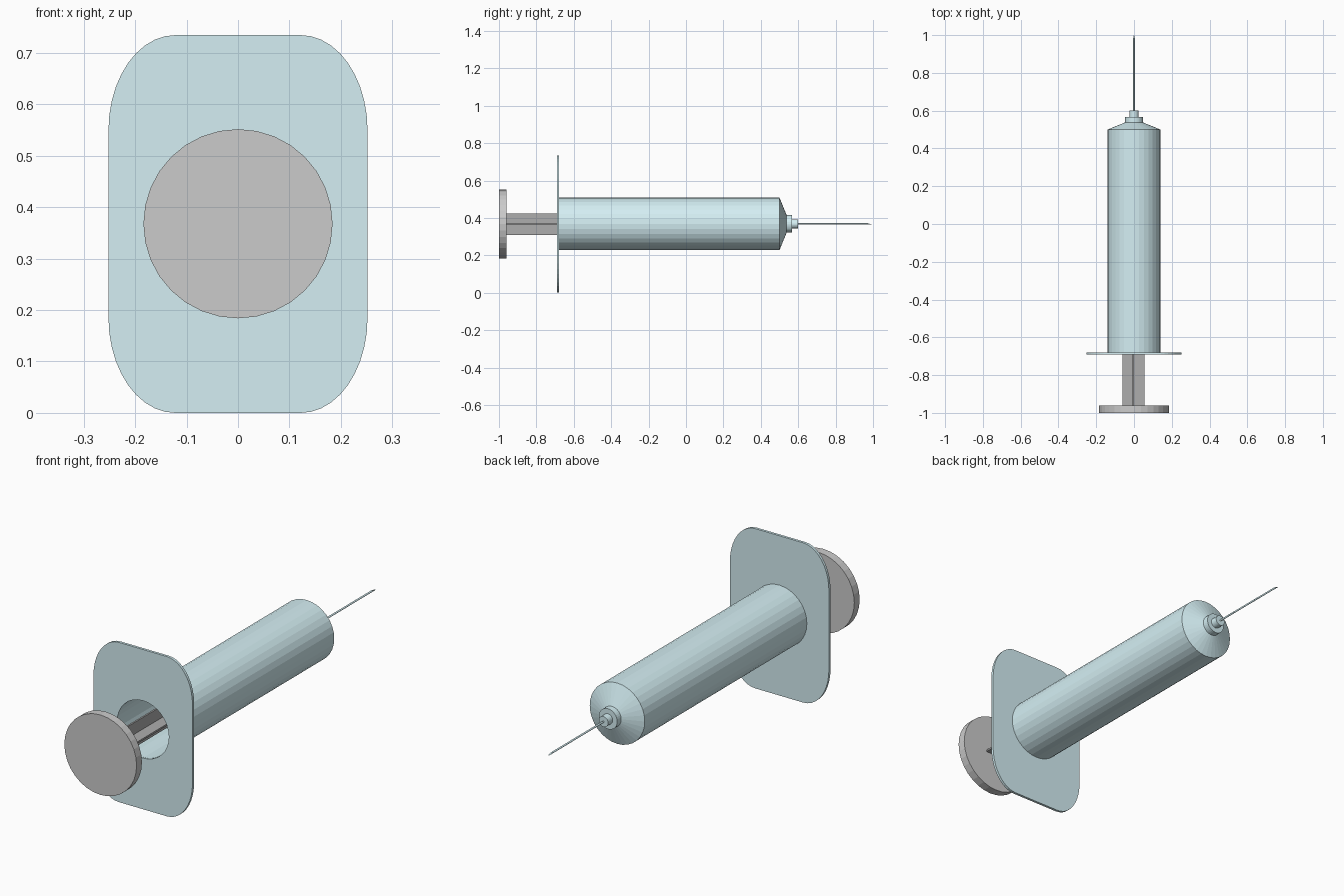
import bpy, bmesh, math
from mathutils import Vector

if "Cube" in bpy.data.objects:
    bpy.data.objects.remove(bpy.data.objects["Cube"])

CZ = 0.368          # height of the long axis
SIDES = 32


def material(name, rgb):
    m = bpy.data.materials.new(name)
    m.diffuse_color = (*rgb, 1)
    m.use_nodes = True
    m.node_tree.nodes["Principled BSDF"].inputs["Base Color"].default_value = m.diffuse_color
    return m


BLUE = material("pale_blue", (0.66, 0.86, 0.90))
DARK = material("dark_grey", (0.42, 0.42, 0.42))
GREY = material("grey", (0.69, 0.69, 0.69))


def finish(name, bm, mat):
    bmesh.ops.remove_doubles(bm, verts=bm.verts, dist=1e-5)
    bmesh.ops.recalc_face_normals(bm, faces=bm.faces)
    me = bpy.data.meshes.new(name)
    bm.to_mesh(me)
    bm.free()
    ob = bpy.data.objects.new(name, me)
    bpy.context.collection.objects.link(ob)
    me.materials.append(mat)
    return ob


def lathe(name, profile, mat, sides=SIDES):
    """Spin (radius, y) points around the long axis."""
    bm = bmesh.new()
    vs = [bm.verts.new((r, y, CZ)) for r, y in profile]
    es = [bm.edges.new(p) for p in zip(vs, vs[1:])]
    bmesh.ops.spin(bm, geom=vs + es, cent=(0, 0, CZ), axis=(0, 1, 0),
                   angle=math.tau, steps=sides, use_duplicate=False)
    return finish(name, bm, mat)


def box(name, size, loc, mat):
    bm = bmesh.new()
    bmesh.ops.create_cube(bm, size=1)
    bmesh.ops.scale(bm, vec=size, verts=bm.verts)
    bmesh.ops.translate(bm, vec=loc, verts=bm.verts)
    return finish(name, bm, mat)


# hollow barrel with cone, hub and nozzle
lathe("barrel", [(0.132, -0.685), (0.140, -0.685), (0.140, 0.50), (0.047, 0.538),
                 (0.047, 0.567), (0.024, 0.567), (0.024, 0.60), (0, 0.60),
                 (0, 0.535), (0.045, 0.53), (0.132, 0.495), (0.132, -0.685)], BLUE)

# needle with a slanted tip
needle = lathe("needle", [(0, 0.59), (0.004, 0.59), (0.004, 0.985), (0, 0.985)], BLUE, 12)
for v in needle.data.vertices:
    if v.co.y > 0.9:
        v.co.y = 0.985 - (v.co.z - CZ) / 0.004 * 0.015

# finger flange: plate with stretched round corners and a bore hole
HX, HZ, RX, RZ, N = 0.252, 0.3675, 0.13, 0.185, 10
outer = []
for q, (sx, sz) in enumerate([(1, 1), (-1, 1), (-1, -1), (1, -1)]):
    for i in range(N + 1):
        a = (q + i / N) * math.pi / 2
        outer.append((sx * (HX - RX) + RX * math.cos(a), sz * (HZ - RZ) + RZ * math.sin(a)))
hole = [(0.132 * math.cos(math.tau * i / SIDES), 0.132 * math.sin(math.tau * i / SIDES))
        for i in range(SIDES)]
bm = bmesh.new()
edges = []
for loop in (outer, hole):
    vs = [bm.verts.new((x, -0.691, z + HZ)) for x, z in loop]
    edges += [bm.edges.new((vs[i - 1], vs[i])) for i in range(len(vs))]
bmesh.ops.triangle_fill(bm, edges=edges, use_beauty=True, normal=Vector((0, -1, 0)))
ext = bmesh.ops.extrude_face_region(bm, geom=bm.faces[:], use_keep_orig=True)
bmesh.ops.translate(bm, vec=(0, 0.012, 0),
                    verts=[g for g in ext["geom"] if isinstance(g, bmesh.types.BMVert)])
finish("finger_flange", bm, BLUE)

# plunger: thumb disc, cross-shaped rod and stopper
lathe("thumb_disc", [(0, -1.0), (0.184, -1.0), (0.184, -0.961), (0, -0.961)], GREY)
Y0, Y1 = -0.965, 0.36
for name, w, h in (("rod_rib_flat", 0.115, 0.008), ("rod_rib_upright", 0.008, 0.115)):
    box(name, (w, Y1 - Y0, h), (-0.003, (Y0 + Y1) / 2, CZ - 0.002), DARK)
lathe("stopper", [(0, 0.35), (0.130, 0.35), (0.130, 0.45), (0, 0.48)], DARK)
